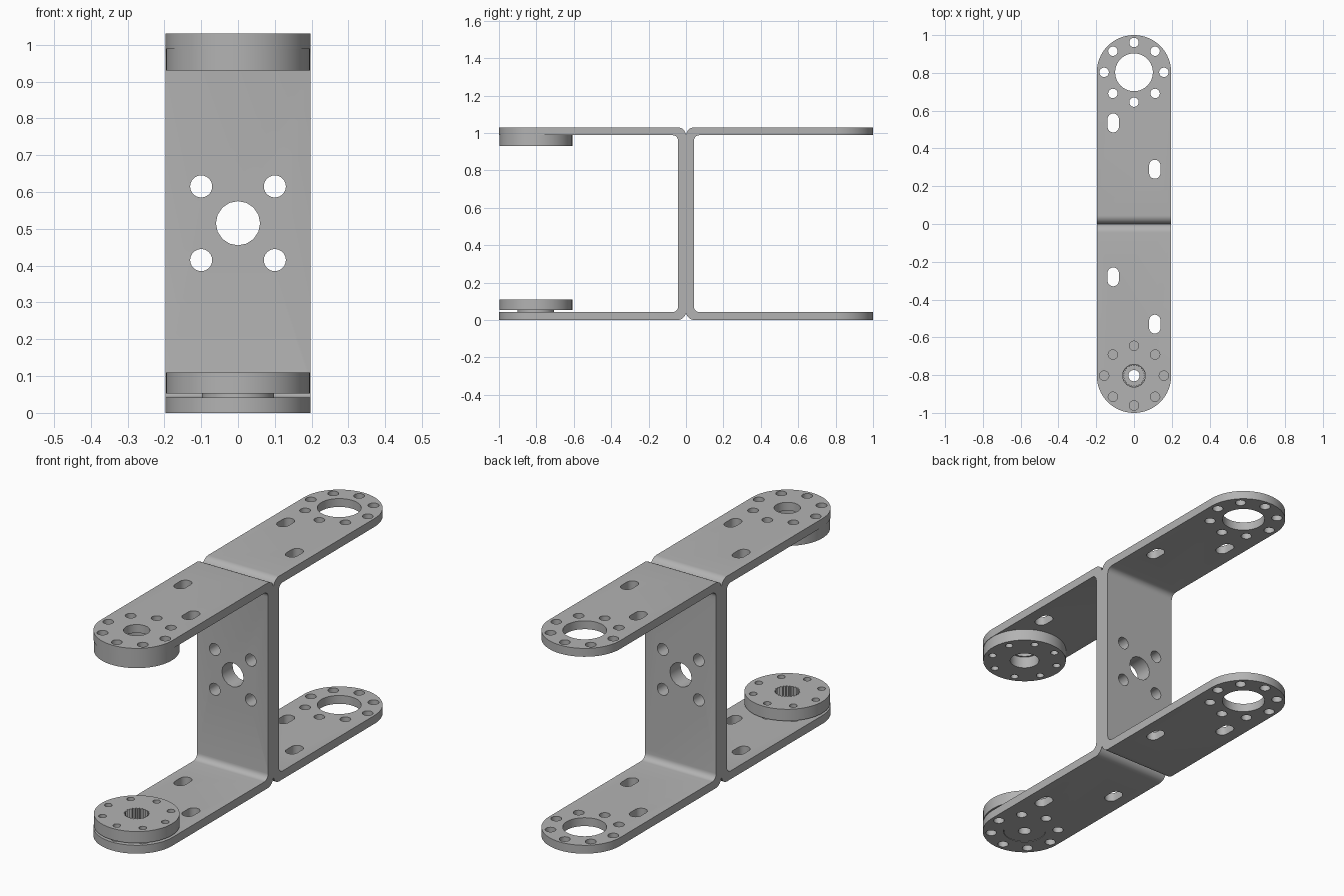
import bpy
import bmesh
import math
from mathutils import Matrix, Vector

if "Cube" in bpy.data.objects:
    bpy.data.objects.remove(bpy.data.objects["Cube"], do_unlink=True)

HALF_W, END_Y, HEIGHT, THICK = 0.197, 0.803, 1.03, 0.042
HOLE_RING, MID_Z = 0.158, 0.515

metal = bpy.data.materials.new("plain grey metal")
metal.use_nodes = True
GREY = (0.45, 0.45, 0.45, 1)
metal.diffuse_color = GREY
metal.node_tree.nodes["Principled BSDF"].inputs["Base Color"].default_value = GREY


def prism(bm, outline, axis, lo, hi):
    """Extrude a 2D outline along an axis ('x', 'y' or 'z') from lo to hi."""
    place = {"x": lambda a, b, h: (h, a, b),
             "y": lambda a, b, h: (a, h, b),
             "z": lambda a, b, h: (a, b, h)}[axis]
    face = bm.faces.new([bm.verts.new(place(a, b, lo)) for a, b in outline])
    grown = bmesh.ops.extrude_face_region(bm, geom=[face])["geom"]
    verts = [g for g in grown if isinstance(g, bmesh.types.BMVert)]
    bmesh.ops.translate(bm, verts=verts, vec=Vector(place(0, 0, hi - lo)))


def arc(cx, cy, r, start, end, n):
    angles = [math.radians(start + (end - start) * i / n) for i in range(n + 1)]
    return [(cx + r * math.cos(a), cy + r * math.sin(a)) for a in angles]


def circle(cx, cy, r, n=24):
    return arc(cx, cy, r, 0, 360, n)[:-1]


def capsule(cx, y0, y1, r, n=12):
    return arc(cx, y1, r, 0, 180, n) + arc(cx, y0, r, 180, 360, n)


def ring_of_holes(bm, cy, turn, r, lo, hi):
    for i in range(8):
        a = math.radians(turn + 45 * i)
        prism(bm, circle(HOLE_RING * math.cos(a), cy + HOLE_RING * math.sin(a), r, 20),
              "z", lo, hi)


def make(name, bm):
    bmesh.ops.recalc_face_normals(bm, faces=bm.faces)
    mesh = bpy.data.meshes.new(name)
    bm.to_mesh(mesh)
    bm.free()
    mesh.materials.append(metal)
    ob = bpy.data.objects.new(name, mesh)
    bpy.context.collection.objects.link(ob)
    return ob


def select(ob):
    bpy.ops.object.select_all(action="DESELECT")
    ob.select_set(True)
    bpy.context.view_layer.objects.active = ob


def carve(ob, bm, operation="DIFFERENCE"):
    cutter = make("cutter", bm)
    cutter.hide_render = True
    mod = ob.modifiers.new("carve", "BOOLEAN")
    mod.operation, mod.object, mod.solver = operation, cutter, "EXACT"
    select(ob)
    bpy.ops.object.modifier_apply(modifier=mod.name)
    bpy.data.objects.remove(cutter, do_unlink=True)


def smooth(ob):
    select(ob)
    bpy.ops.object.shade_smooth_by_angle(angle=math.radians(30))


def bracket(name, side, centre_holes, slots):
    """Bent U channel opening toward side * y, with round-ended arms."""
    r_out, r_in = 0.045, 0.03
    inner, top = THICK, HEIGHT - THICK
    outline = [(1.1, 0)] + arc(r_out, r_out, r_out, 270, 180, 8)
    outline += arc(r_out, HEIGHT - r_out, r_out, 180, 90, 8) + [(1.1, HEIGHT), (1.1, top)]
    outline += arc(inner + r_in, top - r_in, r_in, 90, 180, 6)
    outline += arc(inner + r_in, inner + r_in, r_in, 180, 270, 6) + [(1.1, inner)]
    bm = bmesh.new()
    prism(bm, [(side * y, z) for y, z in outline], "x", -HALF_W, HALF_W)
    ob = make(name, bm)

    # Round off the arm ends
    bm = bmesh.new()
    end = [(HALF_W, -0.1)] + arc(0, END_Y, HALF_W, 0, 180, 32) + [(-HALF_W, -0.1)]
    prism(bm, [(x, side * y) for x, y in end], "z", -0.1, HEIGHT + 0.1)
    carve(ob, bm, "INTERSECT")

    # Arm holes and slots, then web holes
    bm = bmesh.new()
    for (lo, hi), r in zip([(-0.1, 0.2), (0.8, 1.2)], centre_holes):
        prism(bm, circle(0, side * END_Y, r, 40), "z", lo, hi)
        ring_of_holes(bm, side * END_Y, 0, 0.025, lo, hi)
        for x, y in slots:
            prism(bm, capsule(x, y - 0.02, y + 0.02, 0.03), "z", lo, hi)
    prism(bm, circle(0, MID_Z, 0.06, 16), "y", -0.2, 0.2)
    for x in (-0.1, 0.1):
        for z in (-0.1, 0.1):
            prism(bm, circle(x, MID_Z + z, 0.03), "y", -0.2, 0.2)
    carve(ob, bm)
    smooth(ob)


bracket("back_bracket", 1, (0.1, 0.1), [(-0.11, 0.535), (0.11, 0.29)])
bracket("front_bracket", -1, (0.099, 0.06), [(-0.11, -0.28), (0.11, -0.53)])


def disc(name, lo, hi, turn, bore):
    bm = bmesh.new()
    prism(bm, circle(0, -END_Y, 0.195, 64), "z", lo, hi)
    ob = make(name, bm)
    bm = bmesh.new()
    ring_of_holes(bm, -END_Y, turn, 0.018, lo - 0.1, hi + 0.1)
    prism(bm, bore, "z", lo - 0.1, hi + 0.1)
    carve(ob, bm)
    smooth(ob)


# Toothed bore of the drive disc
teeth = 24
spline = []
for i in range(teeth * 2):
    a = math.pi * i / teeth
    r = 0.06 if i % 2 else 0.051
    spline.append((r * math.cos(a), -END_Y + r * math.sin(a)))

disc("upper_idler_disc", 0.93, HEIGHT - THICK, 22.5, circle(0, -END_Y, 0.068, 32))
disc("lower_drive_disc", 0.052, 0.11, 0, spline)

# Hub under the drive disc, filling the arm opening
bm = bmesh.new()
prism(bm, circle(0, -END_Y, 0.098, 40), "z", 0.002, 0.052)
hub = make("drive_hub", bm)
bm = bmesh.new()
prism(bm, circle(0, -END_Y, 0.03), "z", -0.1, 0.2)
carve(hub, bm)
smooth(hub)
